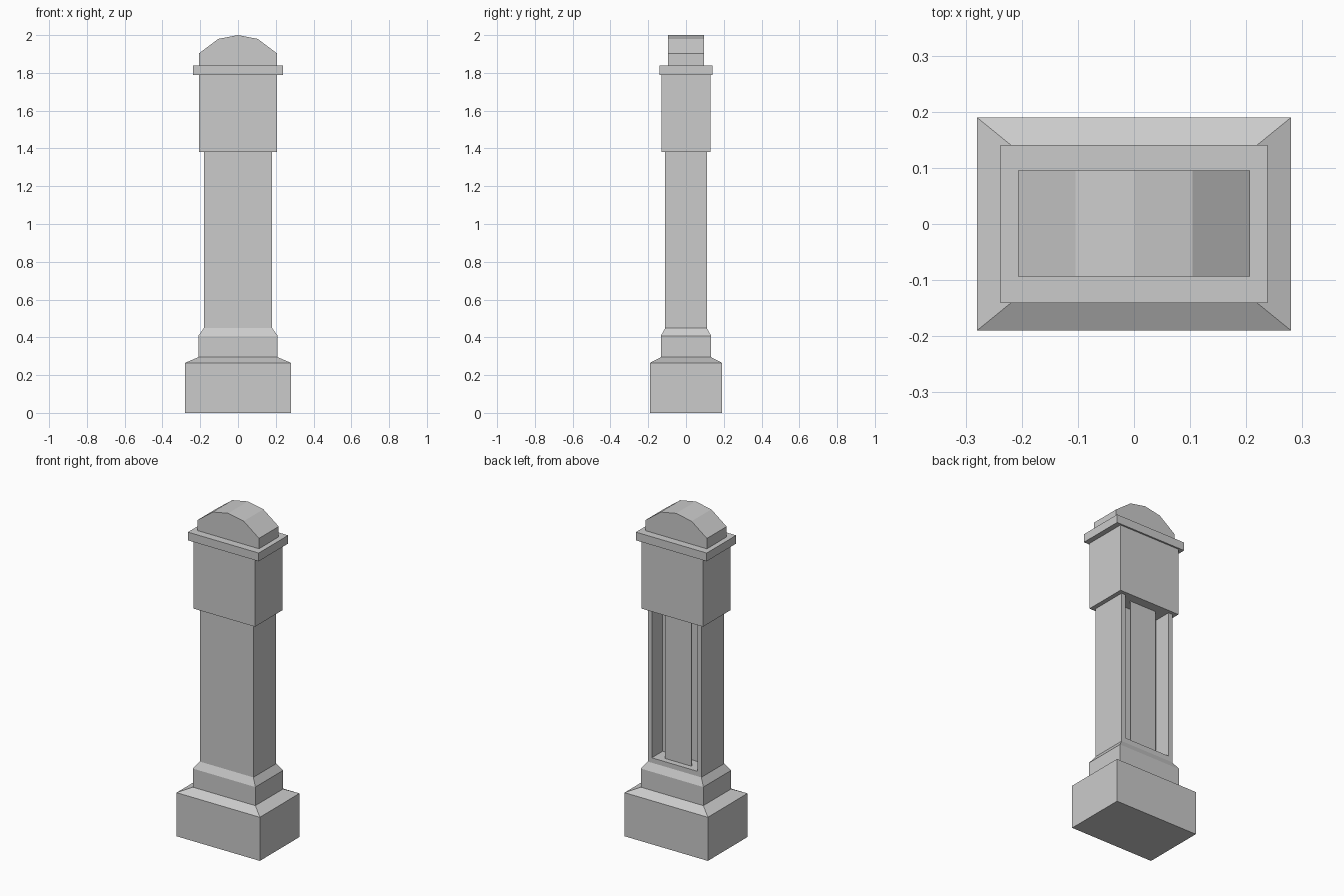
import bpy, bmesh

if "Cube" in bpy.data.objects:
    bpy.data.objects.remove(bpy.data.objects["Cube"])


def finish(name, bm):
    bmesh.ops.recalc_face_normals(bm, faces=bm.faces)
    mesh = bpy.data.meshes.new(name)
    bm.to_mesh(mesh)
    bm.free()
    obj = bpy.data.objects.new(name, mesh)
    bpy.context.collection.objects.link(obj)
    return obj


def bridge(bm, rings):
    """Join matching vertex rings with quads and cap both ends."""
    for a, b in zip(rings, rings[1:]):
        n = len(a)
        for i in range(n):
            j = (i + 1) % n
            bm.faces.new((a[i], a[j], b[j], b[i]))
    bm.faces.new(rings[0])
    bm.faces.new(rings[-1])


def stack(name, levels):
    """Rectangular column from (half x, half y, z) levels."""
    bm = bmesh.new()
    bridge(bm, [[bm.verts.new((sx * hx, sy * hy, z))
                 for sx, sy in ((-1, -1), (1, -1), (1, 1), (-1, 1))]
                for hx, hy, z in levels])
    return finish(name, bm)


def box(name, hx, y0, y1, z0, z1):
    obj = stack(name, [(hx, (y1 - y0) / 2, z0), (hx, (y1 - y0) / 2, z1)])
    obj.location.y = (y0 + y1) / 2
    return obj


# Plinth, stepped waist and trunk
case = stack("trunk_and_plinth", [
    (0.28, 0.19, 0), (0.28, 0.19, 0.265), (0.21, 0.133, 0.295),
    (0.21, 0.133, 0.408), (0.18, 0.11, 0.45), (0.18, 0.11, 1.38)])

# Tall recess in the +y side of the trunk
cutter = box("recess_cutter", 0.153, 0.005, 0.2, 0.48, 1.5)
cutter.hide_render = True
cutter.hide_set(True)
cut = case.modifiers.new("recess", "BOOLEAN")
cut.operation = "DIFFERENCE"
cut.solver = "EXACT"
cut.object = cutter

# Thin upright panel inside the recess
box("pendulum_panel", 0.089, 0.071, 0.075, 0.48, 1.38)

# Hood and cornice
stack("hood", [(0.206, 0.131, 1.38), (0.206, 0.131, 1.79)])
stack("cornice", [(0.238, 0.141, 1.79), (0.238, 0.141, 1.84)])

# Faceted arched top
arch = [(-0.207, 1.84), (0.207, 1.84), (0.207, 1.903), (0.104, 1.98),
        (0, 2.0), (-0.104, 1.98), (-0.207, 1.903)]
bm = bmesh.new()
bridge(bm, [[bm.verts.new((x, y, z)) for x, z in arch] for y in (-0.094, 0.095)])
finish("arched_top", bm)
